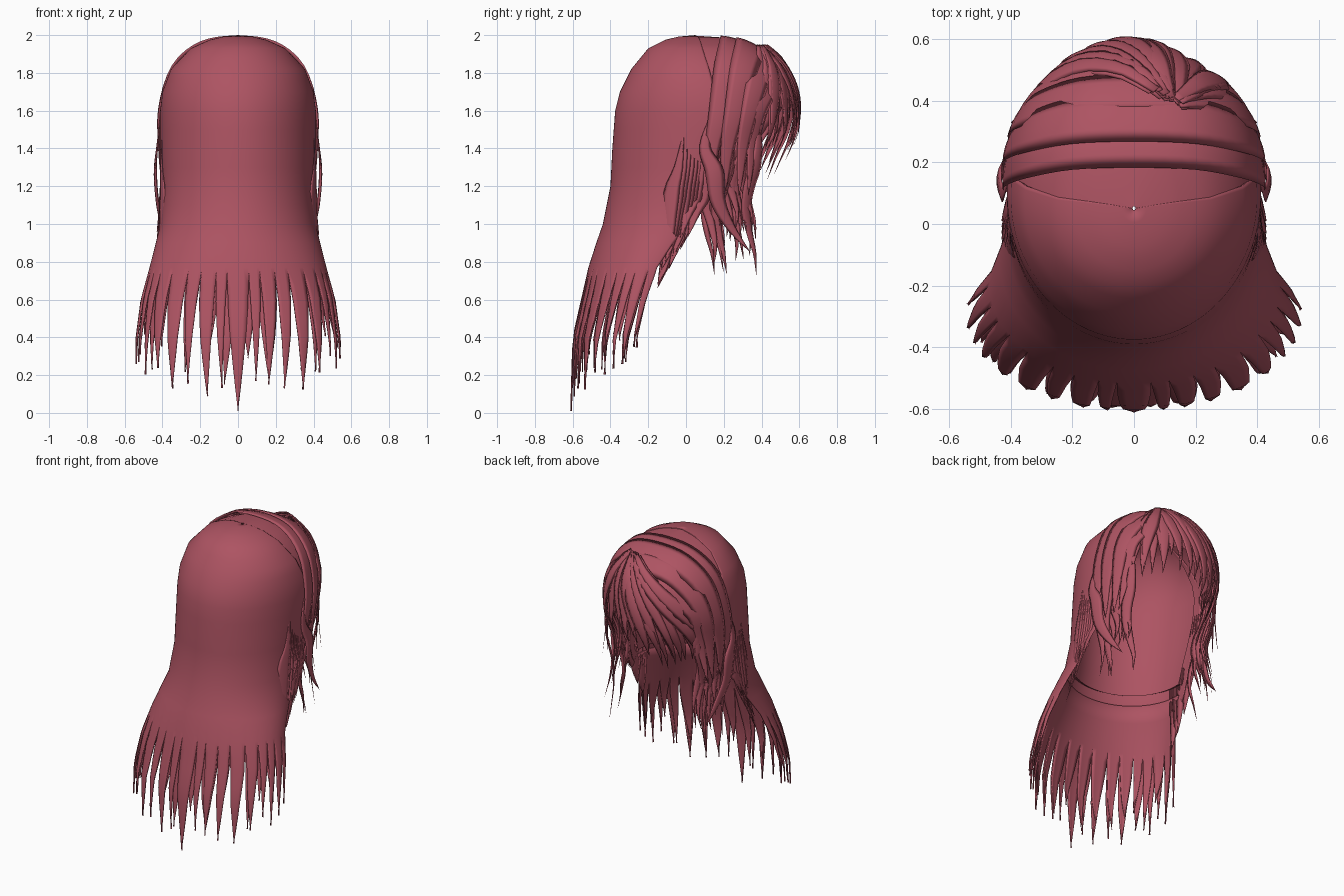
import bpy, math, random
from mathutils import Vector

if "Cube" in bpy.data.objects:
    bpy.data.objects.remove(bpy.data.objects["Cube"])
random.seed(4)
R = random.uniform

mat = bpy.data.materials.new("rose_red_hair")
mat.diffuse_color = (0.42, 0.088, 0.123, 1)
mat.use_nodes = True
mat.node_tree.nodes["Principled BSDF"].inputs["Base Color"].default_value = mat.diffuse_color


def make(name, verts, faces):
    me = bpy.data.meshes.new(name)
    me.from_pydata([tuple(v) for v in verts], [], faces)
    me.materials.append(mat)
    for p in me.polygons:
        p.use_smooth = True
    ob = bpy.data.objects.new(name, me)
    bpy.context.collection.objects.link(ob)
    return ob


def table(rows, z):
    """Interpolate rows (z descending, values...)"""
    for a, b in zip(rows, rows[1:]):
        if z >= b[0]:
            f = min(1, (a[0] - z) / (a[0] - b[0]))
            return [p + (q - p) * f for p, q in zip(a[1:], b[1:])]
    return list(rows[-1][1:])


# z, half width, centre y, depth of the back half
BACK = [(2.0, 0, .05, 0), (1.992, .08, .05, .09), (1.975, .15, .05, .16), (1.93, .25, .05, .25),
        (1.82, .355, .07, .36), (1.7, .4, .09, .44), (1.6, .412, .1, .475),
        (1.4, .412, .08, .47), (1.2, .4, .02, .42), (1.0, .41, -.05, .39),
        (.8, .46, -.19, .32), (.6, .515, -.25, .305), (.4, .54, -.29, .31), (0, .55, -.3, .31)]
# z, half width, centre y, depth of the front half
FRONT = [(2.0, 0, .05, 0), (1.99, .09, .05, .15), (1.975, .15, .05, .24), (1.93, .25, .06, .33),
         (1.85, .33, .07, .41), (1.75, .385, .08, .45), (1.62, .405, .1, .46)]


def ring(rows, z, a, k=1.0):
    rx, yc, ry = table(rows, z)
    return Vector((k * rx * math.sin(a), yc - k * ry * math.cos(a), z))


def grid(name, rows, zs, a0, a1, n, k0=1.0, k1=1.0, flip=False):
    verts = [ring(rows, z, a0 + (a1 - a0) * i / n, k0 + (k1 - k0) * r / (len(zs) - 1))
             for r, z in enumerate(zs) for i in range(n + 1)]
    w = n + 1
    faces = [(r * w + i, (r + 1) * w + i, (r + 1) * w + i + 1, r * w + i + 1)
             for r in range(len(zs) - 1) for i in range(n)]
    return make(name, verts, [f[::-1] for f in faces] if flip else faces)


def back_locks(name, n, amax, tip, ztop, split, k, power, thick):
    """Back sheet that splits into n pointed locks below the split height."""
    verts, faces = [], []
    dome = [1.9995, 1.996, 1.992, 1.984, 1.975, 1.955, 1.93, 1.88, 1.82, 1.76, 1.7,
            1.6, 1.5, 1.4, 1.3, 1.2, 1.1, 1, .9]
    # uneven lock borders, mirrored left to right
    cuts = [i + R(-.28, .28) * (0 < i < n / 2) for i in range((n + 1) // 2)]
    cuts = cuts + ([n / 2] if n % 2 == 0 else []) + [n - c for c in reversed(cuts)]
    for s in range(n):
        a, e = [-amax + 2 * amax * cuts[s + d] / n for d in (0, 1)]
        c, h = (a + e) / 2, (e - a) / 2
        zt, pw, lean = tip(s, c), power + R(-.1, .5), R(-.5, .5) * h * (s != n // 2)
        zs = [z for z in dome if ztop >= z > split] + [split + (zt - split) * u / 7 for u in range(8)]
        b = len(verts)
        for z in zs:
            u = max(0, (split - z) / (split - zt))
            w = h * (1 - u ** pw) + .0008 * u
            for j in (-1, -.5, 0, .5, 1):
                verts.append(ring(BACK, z, c + lean * u * u + j * w, k + .01 * u * (1 - j * j)))
        for r in range(len(zs) - 1):
            for j in range(4):
                q = b + r * 5 + j
                faces.append((q, q + 5, q + 6, q + 1))
    ob = make(name, verts, faces)
    ob.modifiers.new("merge", 'WELD').merge_threshold = .0004
    sol = ob.modifiers.new("thickness", 'SOLIDIFY')
    sol.thickness = thick
    sol.offset = -1


# Outer back sheet with pointed ends, and an under layer that fills the gaps
N = 19
back_locks("back_hair", N, 1.72,
           lambda s, c: .01 if s == N // 2 else .06 + .1 * abs(c) ** 1.6 + R(0, .12), 2, .77, 1.0, 1.2, .007)
back_locks("back_under_locks", 16, 1.6, lambda s, c: .17 + .08 * abs(c) + R(-.03, .15), 1.02, .72, .97, 1.2, .005)

# Scalp lining, its lower lip, and front of the crown
lining = [1.96, 1.93, 1.88, 1.82, 1.7, 1.6, 1.45, 1.3, 1.15, 1.05]
grid("scalp_lining", BACK, lining, -1.65, 1.65, 28, .95, .9, True)
lip = [ring(BACK, 1.05 + .02 * j, -1.6 + 3.2 * i / 24, .9 + .09 * j) for j in (0, 1) for i in range(25)]
make("lining_lip", lip, [(i, i + 25, i + 26, i + 1) for i in range(24)])
crown = [1.9995, 1.995, 1.99, 1.982, 1.975, 1.95, 1.93, 1.89, 1.85, 1.8, 1.75, 1.68, 1.62]
front = grid("crown_front", FRONT, crown, math.pi / 2 - .03, 1.5 * math.pi + .03, 28, .99, .99)
front.location.z = -.003


def smooth_path(pts, n):
    """Catmull-Rom through the points"""
    p = [Vector(q) for q in pts]
    p = [2 * p[0] - p[1]] + p + [2 * p[-1] - p[-2]]
    out = []
    m = len(p) - 3
    for i in range(n + 1):
        x = m * i / n
        k = min(int(x), m - 1)
        t = x - k
        a, b, c, d = p[k:k + 4]
        out.append(.5 * (2 * b + (c - a) * t + (2 * a - 5 * b + 4 * c - d) * t * t
                         + (3 * b - a - 3 * c + d) * t ** 3))
    return out


class Locks:
    """Collects lens-shaped tapered locks into one object."""
    def __init__(self):
        self.v, self.f = [], []

    def add(self, pts, width, n=14, thick=.2, root=.5, full=.35, both=False):
        path = smooth_path(pts, n)
        b = len(self.v)
        for i, p in enumerate(path):
            t = i / n
            tan = (path[min(i + 1, n)] - path[max(i - 1, 0)]).normalized()
            out = p - Vector((0, .1, min(1.45, p.z)))
            side = tan.cross(out).normalized()
            up = side.cross(tan).normalized()
            w = root + (1 - root) * t / full if t < full else 1 - ((t - full) / (1 - full)) ** 1.5
            if both:
                w = max(0, math.sin(math.pi * t)) ** .7
            w = width * .5 * w + .0008
            for x, h in ((-1, 0), (-.5, .75), (0, 1), (.5, .75), (1, 0), (0, -.5)):
                self.v.append(p + side * w * x + up * w * thick * h)
        for i in range(n):
            for j in range(6):
                q, r = b + i * 6 + j, b + i * 6 + (j + 1) % 6
                self.f.append((q, r, r + 6, q + 6))
        self.f.append(tuple(b + j for j in range(5, -1, -1)))

    def done(self, name):
        return make(name, self.v, self.f)


# Wide bands running over the top from one side to the other
bands = Locks()
for y, z, k, w in ((.26, 1.972, 1, .17), (.34, 1.952, .985, .17), (.42, 1.908, .93, .15), (.47, 1.86, .86, .13)):
    half = [(.2 * k, y - .005, z - .03), (.345 * k, y - .04, z - .15), (.412 * k, y - .08, 1.6),
            (.418 * k, y - .12, 1.4), (.4, y - .14, 1.15)]
    pts = [(-a, b, c) for a, b, c in reversed(half)] + [(.0, y + .005, z)] + half
    bands.add(pts, w, 40, .12, both=True)
bands.done("top_bands")

# Fringe fanning out from the off-centre parting
SCALE = [(1.96, .66), (1.93, .72), (1.85, .86), (1.75, .95), (1.65, .995), (1.5, 1.0), (1.4, .93), (1.25, .8)]


def fringe_path(a0, a1, zt, k):
    pts = []
    for i in range(8):
        t = i / 7
        a = a0 + (a1 - a0) * (1 - (1 - t) ** 1.7)
        z = 1.945 - (1.945 - zt) * t ** 1.25
        q = table(SCALE, z)[0] * k
        pts.append((.42 * q * math.sin(a), .1 + .5 * q * math.cos(a), z))
    return pts


fringe = Locks()
for i in range(32):
    a = -1.3 + 2.55 * i / 31
    far = min(1, abs(a - .3) / 1.0)
    zt = 1.52 - .27 * far + R(-.07, .06)
    fringe.add(fringe_path(.42 + .12 * a + R(-.08, .08), a + R(-.06, .06), zt, R(.96, 1.01)),
               R(.06, .11), 16, .2, .3, .45)
fringe.done("fringe")

# Wavy face locks and swept side locks, both sides
for s, tag in ((-1, "left"), (1, "right")):
    face = Locks()
    for i in range(11):
        y = .13 + .022 * i + R(-.01, .01)
        ph, zt = R(-.6, .6), R(.72, 1.0)
        pts = []
        for j in range(9):
            t = j / 8
            yy = y + .03 - .04 * t + .035 * math.sin(8 * t + ph) * min(1, 2 * t)
            x = .415 * math.sqrt(1 - ((max(yy, .1) - .1) / .5) ** 2)
            pts.append((s * (x - .015 + .03 * math.sin(7 * t + ph) * t ** .5 - .03 * t * t), yy,
                        1.66 + (zt - 1.66) * t))
        face.add(pts, R(.05, .08), 24, .25, .05, .4)
    face.add([(s * .4, .17, 1.65), (s * .425, .1, 1.42), (s * .435, .15, 1.28),
              (s * .425, .17, 1.12), (s * .4, .24, .98), (s * .38, .34, .85)], .1, 24, .22, .1, .4)
    face.done(tag + "_face_locks")

    swept = Locks()
    for i in range(9):
        y = .15 - .02 * i
        zt = 1.02 - .035 * i + R(-.05, .03)
        swept.add([(s * .4, y, 1.5), (s * .406, y - .03, 1.3), (s * .4, y - .07, 1.15),
                   (s * .412, y - .1, zt + .1), (s * .43, y - .14, zt - .04)], R(.06, .1), 12, .12, .02, .5)
    swept.done(tag + "_swept_locks")
